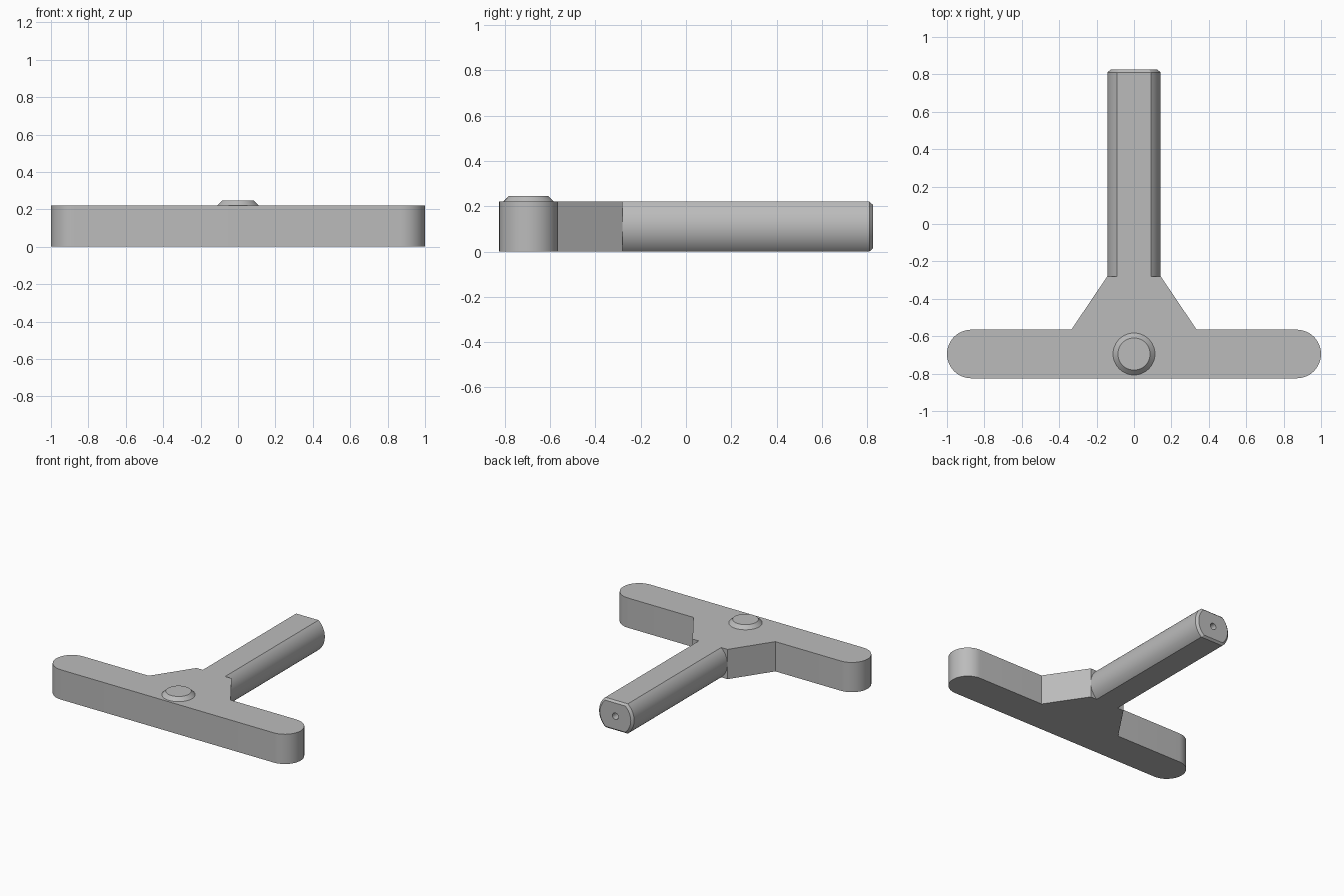
import bpy, bmesh, math
from math import sin, cos, pi

cube = bpy.data.objects.get("Cube")
if cube:
    bpy.data.objects.remove(cube, do_unlink=True)

HEIGHT = 0.22
BAR_Y, BAR_R = -0.695, 0.13
NECK_END = -0.28
SHAFT_R = 0.143

grey = bpy.data.materials.new("plain grey")
grey.use_nodes = True
colour = (0.5, 0.5, 0.5, 1)
grey.diffuse_color = colour
grey.node_tree.nodes["Principled BSDF"].inputs["Base Color"].default_value = colour


def loft(name, rings):
    """Skin a list of equal-length point rings and cap both ends."""
    bm = bmesh.new()
    loops = [[bm.verts.new(p) for p in ring] for ring in rings]
    n = len(loops[0])
    for a, b in zip(loops, loops[1:]):
        for i in range(n):
            j = (i + 1) % n
            bm.faces.new((a[i], a[j], b[j], b[i]))
    bm.faces.new(loops[0][::-1])
    bm.faces.new(loops[-1])
    bmesh.ops.recalc_face_normals(bm, faces=bm.faces)
    mesh = bpy.data.meshes.new(name)
    bm.to_mesh(mesh)
    bm.free()
    mesh.materials.append(grey)
    obj = bpy.data.objects.new(name, mesh)
    bpy.context.collection.objects.link(obj)
    bpy.ops.object.select_all(action='DESELECT')
    obj.select_set(True)
    bpy.context.view_layer.objects.active = obj
    bpy.ops.object.shade_smooth_by_angle(angle=math.radians(25))
    return obj


# Crossbar with rounded ends and tapered neck, as one extruded outline
steps = 24
right = [(1 - BAR_R + BAR_R * cos(a), BAR_Y + BAR_R * sin(a))
         for a in (-pi / 2 + pi * i / steps for i in range(steps + 1))]
right += [(0.335, BAR_Y + BAR_R), (SHAFT_R, NECK_END)]
outline = right + [(-x, y) for x, y in reversed(right)]
loft("crossbar_and_neck", [[(x, y, z) for x, y in outline] for z in (0, HEIGHT)])

# Shaft: round bar with flats above and below, chamfered tip and centre hole
half = HEIGHT / 2
corner = math.asin(half / SHAFT_R)
angles = []
for start, end, count in ((-corner, corner, 20), (corner, pi - corner, 6),
                          (pi - corner, pi + corner, 20),
                          (pi + corner, 2 * pi - corner, 6)):
    angles += [start + (end - start) * i / count for i in range(count)]


def flatted(y, scale):
    ring = []
    for a in angles:
        r = scale * min(SHAFT_R, half / max(abs(sin(a)), 0.01))
        ring.append((r * cos(a), y, half + r * sin(a)))
    return ring


def hole(y, r):
    return [(r * cos(a), y, half + r * sin(a)) for a in angles]


loft("shaft", [flatted(NECK_END, 1), flatted(0.81, 1), flatted(0.825, 0.88),
               hole(0.825, 0.024), hole(0.77, 0.024)])


# Low raised button with a sloped rim
def disc(z, r, n=48):
    return [(r * cos(2 * pi * i / n), BAR_Y + r * sin(2 * pi * i / n), z) for i in range(n)]


loft("button", [disc(HEIGHT - 0.01, 0.112), disc(HEIGHT, 0.112), disc(0.246, 0.086)])
